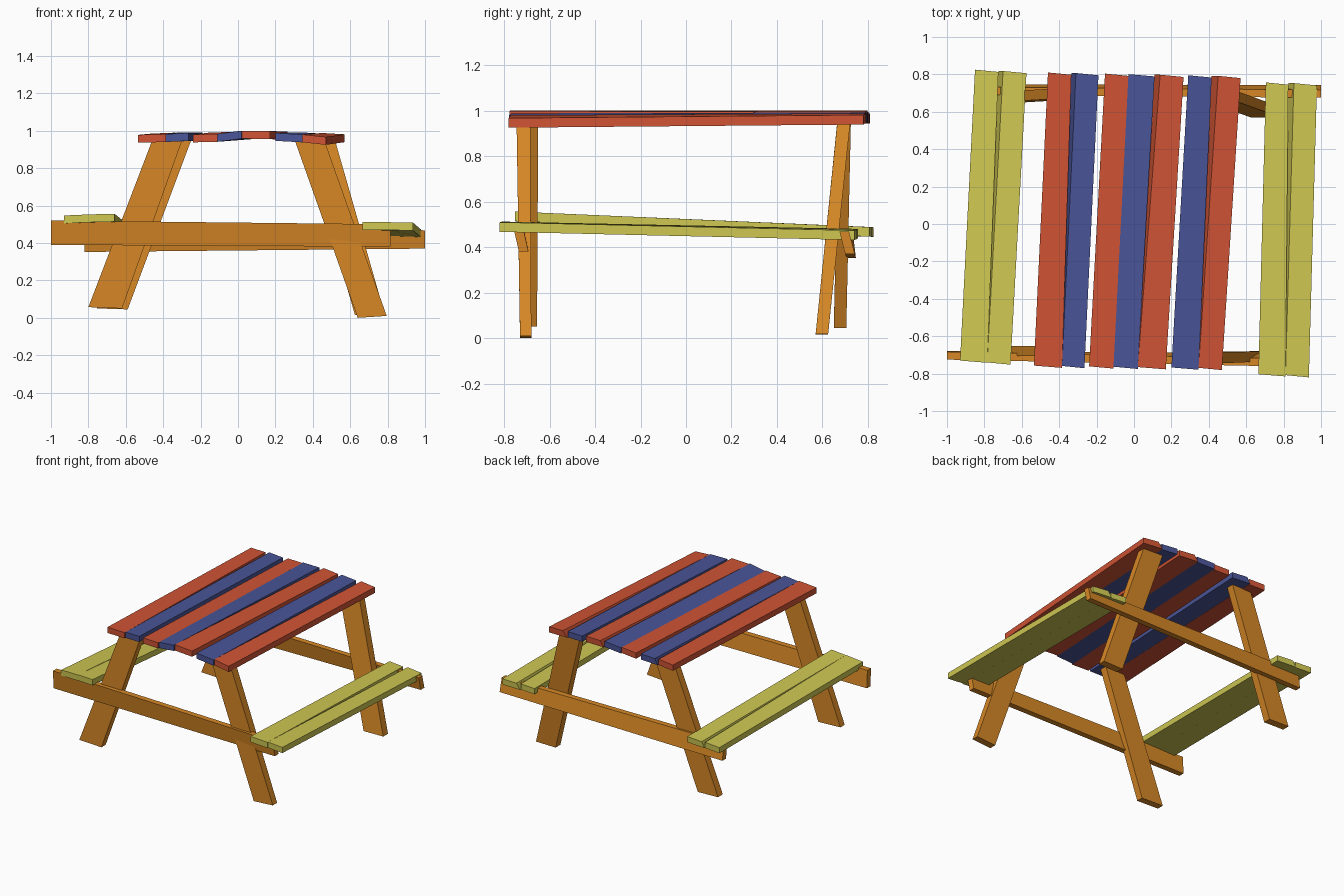
import bpy, bmesh

if "Cube" in bpy.data.objects:
    bpy.data.objects.remove(bpy.data.objects["Cube"])


def material(name, rgb):
    m = bpy.data.materials.new(name)
    m.diffuse_color = (*rgb, 1)
    m.use_nodes = True
    m.node_tree.nodes["Principled BSDF"].inputs["Base Color"].default_value = m.diffuse_color
    return m


RED = material("red paint", (0.63, 0.088, 0.035))
BLUE = material("blue paint", (0.068, 0.09, 0.31))
YELLOW = material("yellow paint", (0.62, 0.57, 0.085))
WOOD = material("orange wood", (0.68, 0.245, 0.019))


def loft(name, mat, quad_a, quad_b):
    """Crooked board: a six-sided block between two end quads."""
    bm = bmesh.new()
    a = [bm.verts.new(p) for p in quad_a]
    b = [bm.verts.new(p) for p in quad_b]
    bm.faces.new(a)
    bm.faces.new(b[::-1])
    for i in range(4):
        j = (i + 1) % 4
        bm.faces.new((a[i], b[i], b[j], a[j]))
    bmesh.ops.recalc_face_normals(bm, faces=bm.faces)
    me = bpy.data.meshes.new(name)
    bm.to_mesh(me)
    bm.free()
    me.materials.append(mat)
    ob = bpy.data.objects.new(name, me)
    bpy.context.collection.objects.link(ob)
    return ob


def slat(name, mat, front, back, yf, yb, lip=0.0, t=0.042, skew=0.012):
    """Board along y; ends are (x left, x right, top z left, top z right).
    lip pushes the lower left edge out at the back, closing the wedge gap."""
    def end(e, y, lip):
        xl, xr, zl, zr = e
        return [(xl - lip, y, zl - t), (xr, y - skew, zr - t),
                (xr, y - skew, zr), (xl, y, zl)]
    loft(name, mat, end(front, yf, 0), end(back, yb, lip))


# Table top: seven slats in alternating colours
top = [
    (RED, (-.535, -.385, .978, .982), (-.46, -.335, .985, .99), 0),
    (BLUE, (-.385, -.265, .982, .988), (-.31, -.19, .992, .99), .025),
    (RED, (-.24, -.11, .98, .983), (-.155, -.03, .99, .994), 0),
    (BLUE, (-.11, .02, .983, 1.0), (-.03, .11, .994, 1.0), 0),
    (RED, (.02, .17, 1.0, .998), (.14, .265, 1.0, .995), .03),
    (BLUE, (.2, .345, .988, .98), (.29, .415, .992, .988), 0),
    (RED, (.345, .47, .98, .967), (.45, .57, .988, .981), .035),
]
for i, (mat, f, b, lip) in enumerate(top):
    slat(f"table_slat_{i + 1}", mat, f, b, -.757 - .002 * i, .81 - .003 * i, lip)

# Benches: two boards each
slat("left_bench_outer", YELLOW, (-.93, -.785, .547, .553), (-.85, -.725, .487, .488), -.73, .825)
slat("left_bench_inner", YELLOW, (-.785, -.66, .553, .556), (-.70, -.575, .488, .488), -.74, .818, .025)
slat("right_bench_inner", YELLOW, (.665, .81, .512, .511), (.705, .825, .48, .478), -.803, .757)
slat("right_bench_outer", YELLOW, (.81, .935, .511, .509), (.855, .978, .478, .473), -.808, .753, .03)


def leg(name, bottom, top):
    """Slanted leg; ends are (x left, x right, y front, y back, z left, z right)."""
    def end(e):
        xl, xr, y0, y1, zl, zr = e
        return [(xl, y0, zl), (xr, y0, zr), (xr, y1, zr), (xl, y1, zl)]
    loft(name, WOOD, end(bottom), end(top))


leg("front_left_leg", (-.80, -.62, -.705, -.655, .057, .05), (-.46, -.30, -.705, -.65, .945, .945))
leg("front_right_leg", (.64, .795, -.73, -.68, .0, .01), (.305, .465, -.745, -.685, .945, .94))
leg("back_left_leg", (-.755, -.59, .65, .705, .05, .045), (-.41, -.25, .67, .725, .95, .95))
leg("back_right_leg", (.625, .785, .57, .625, .016, .018), (.355, .52, .665, .722, .95, .945))


def beam(name, left, right, t=.042):
    """Bench support; ends are (x, front y at bottom, front y at top, z0, z1)."""
    def end(e):
        x, yb, yt, z0, z1 = e
        return [(x, yb, z0), (x, yb + t, z0), (x, yt + t, z1), (x, yt, z1)]
    loft(name, WOOD, end(left), end(right))


beam("front_beam", (-1.0, -.72, -.725, .39, .52), (.815, -.735, -.762, .38, .50))
beam("back_beam", (-.82, .705, .69, .352, .48), (1.0, .70, .675, .37, .468))
